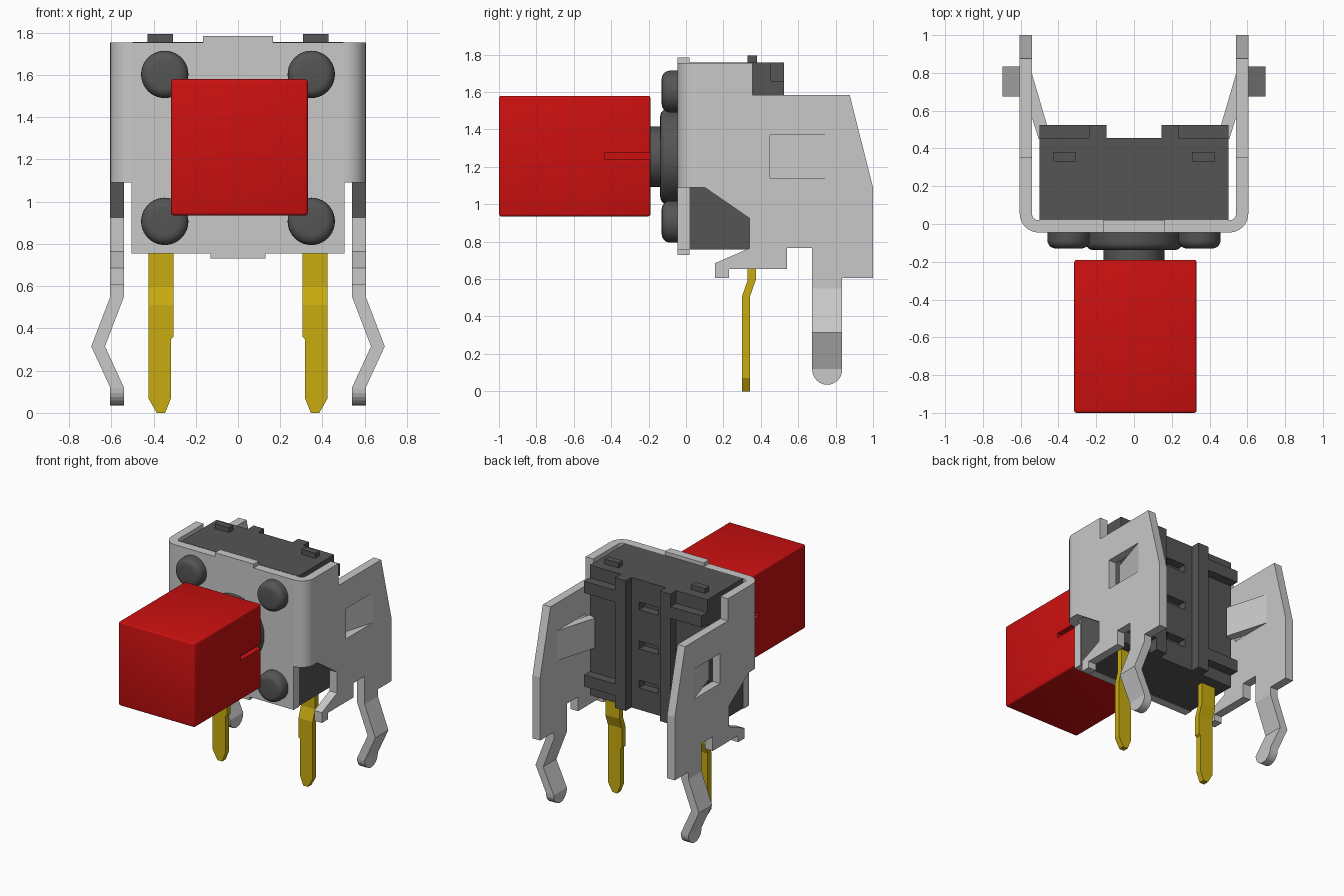
import bpy, bmesh, math
from mathutils import Vector

if "Cube" in bpy.data.objects:
    bpy.data.objects.remove(bpy.data.objects["Cube"])


def material(name, rgb):
    m = bpy.data.materials.new(name)
    m.use_nodes = True
    m.diffuse_color = (*rgb, 1)
    m.node_tree.nodes["Principled BSDF"].inputs["Base Color"].default_value = (*rgb, 1)
    return m


STEEL = material("steel grey", (0.58, 0.58, 0.58))
DARK = material("dark plastic", (0.09, 0.09, 0.09))
RED = material("red plastic", (0.6, 0.005, 0.005))
GOLD = material("gold", (0.58, 0.41, 0.005))

# Maps profile coordinates (u, v) and depth d to space
PLACE = {"x": lambda u, v, d: (d, u, v),
         "y": lambda u, v, d: (u, d, v),
         "z": lambda u, v, d: (u, v, d)}


def prism(name, mat, axis, profile, a, b, bevel=0):
    """Extrude a flat profile along an axis from a to b."""
    bm = bmesh.new()
    ends = [[bm.verts.new(PLACE[axis](u, v, d)) for u, v in profile] for d in (a, b)]
    bm.faces.new(ends[0])
    bm.faces.new(ends[1][::-1])
    n = len(profile)
    for i in range(n):
        j = (i + 1) % n
        bm.faces.new((ends[0][i], ends[1][i], ends[1][j], ends[0][j]))
    bmesh.ops.recalc_face_normals(bm, faces=bm.faces)
    if bevel:
        bmesh.ops.bevel(bm, geom=bm.edges[:], offset=bevel, segments=3,
                        profile=0.5, affect="EDGES")
    mesh = bpy.data.meshes.new(name)
    bm.to_mesh(mesh)
    bm.free()
    mesh.materials.append(mat)
    ob = bpy.data.objects.new(name, mesh)
    bpy.context.collection.objects.link(ob)
    return ob


def box(name, mat, x, y, z, bevel=0):
    return prism(name, mat, "z", [(x[0], y[0]), (x[1], y[0]), (x[1], y[1]), (x[0], y[1])],
                 *z, bevel)


def cut(ob, cutter):
    """Subtract a helper shape and remove it."""
    mod = ob.modifiers.new("cut", "BOOLEAN")
    mod.operation, mod.solver, mod.object = "DIFFERENCE", "EXACT", cutter
    bpy.context.view_layer.objects.active = ob
    bpy.ops.object.modifier_apply(modifier=mod.name)
    bpy.data.objects.remove(cutter)


def bend(ob, axis, keys):
    """Shift a strip sideways by a piecewise linear rule over height."""
    bm = bmesh.new()
    bm.from_mesh(ob.data)
    for z, _ in keys:
        bmesh.ops.bisect_plane(bm, geom=bm.verts[:] + bm.edges[:] + bm.faces[:],
                               plane_co=(0, 0, z), plane_no=(0, 0, 1))
    for v in bm.verts:
        z, shift = v.co.z, keys[0][1] if v.co.z < keys[0][0] else keys[-1][1]
        for (z0, s0), (z1, s1) in zip(keys, keys[1:]):
            if z0 <= z <= z1:
                shift = s0 + (s1 - s0) * (z - z0) / (z1 - z0)
        v.co[axis] += shift
    bm.to_mesh(ob.data)
    bm.free()


def smooth(ob):
    bpy.ops.object.select_all(action="DESELECT")
    ob.select_set(True)
    bpy.context.view_layer.objects.active = ob
    bpy.ops.object.shade_smooth_by_angle(angle=math.radians(35))


def arc(cx, cy, r, a0, a1, n=8):
    return [(cx + r * math.cos(math.radians(a0 + (a1 - a0) * i / n)),
             cy + r * math.sin(math.radians(a0 + (a1 - a0) * i / n))) for i in range(n + 1)]


def disc(name, x, z, r, front, back, round_):
    """Round boss facing forward with a rounded front rim."""
    ob = prism(name, DARK, "y", arc(x, z, r, 0, 360, 40)[:-1], front, back)
    if round_:
        bm = bmesh.new()
        bm.from_mesh(ob.data)
        rim = [e for e in bm.edges if all(abs(v.co.y - front) < 1e-4 for v in e.verts)]
        bmesh.ops.bevel(bm, geom=rim, offset=round_, segments=5, profile=0.5, affect="EDGES")
        bm.to_mesh(ob.data)
        bm.free()
    smooth(ob)


MID = 1.255  # height of the switch centre

# Switch housing with slots in its rear channel
body = box("housing", DARK, (-0.5, 0.5), (0.02, 0.455), (0.757, 1.757))
for k in (-1, 0, 1):
    z = MID + k * 0.3
    cut(body, box("slot_cutter", DARK, (-0.08, 0.08), (0.39, 0.6), (z - 0.03, z + 0.03)))

# Front plate of the bracket with top and bottom tabs
half = [(0.13, 0.73), (0.13, 0.755), (0.505, 0.755), (0.505, 1.755), (0.165, 1.755), (0.165, 1.785)]
prism("bracket_front", STEEL, "y", half + [(-x, z) for x, z in half[::-1]], -0.045, 0.02)

# Side plate outline with a round-tipped leg
side = [(0.055, 1.755), (0.355, 1.755), (0.355, 1.585), (0.875, 1.585), (1.0, 1.09),
        (1.0, 0.605), (0.835, 0.605)]
side += arc(0.755, 0.115, 0.08, 0, -180, 12)
side += [(0.675, 0.765), (0.54, 0.765), (0.54, 0.655), (0.23, 0.655), (0.23, 0.605),
         (0.155, 0.605), (0.155, 0.685), (0.34, 0.765), (0.34, 0.925), (0.1, 1.09), (0.055, 1.09)]
# Pin outline
pin = [(0.305, 0.8), (0.305, 0.36), (0.317, 0.35), (0.317, 0.07), (0.345, 0), (0.385, 0),
       (0.425, 0.07), (0.425, 0.8)]

for s, label in ((1, "left"), (-1, "right")):
    def flip(points):
        return [(s * x, y) for x, y in points]

    def span(a, b):
        return sorted((s * a, s * b))

    # Bracket side, window, spring tongue and rounded corner
    plate = prism(label + "_bracket_side", STEEL, "x", side, *span(0.54, 0.605))
    cut(plate, box("window_cutter", STEEL, span(0.4, 0.8), (0.45, 0.77), (1.14, 1.37)))
    bend(plate, 0, [(0.12, 0), (0.315, s * 0.09), (0.55, 0)])
    prism(label + "_tongue", STEEL, "z",
          flip([(0.605, 0.77), (0.54, 0.795), (0.445, 0.47), (0.505, 0.45)]), 1.14, 1.37)
    corner = arc(0.505, 0.055, 0.1, -90, 0) + arc(0.505, 0.055, 0.035, 0, -90)
    smooth(prism(label + "_bracket_corner", STEEL, "z", flip(corner), 1.09, 1.755))

    # Contact pin
    leg = prism(label + "_pin", GOLD, "y", flip(pin), 0.3, 0.343)
    bend(leg, 1, [(0.51, 0), (0.595, 0.03)])

    # Rear ribs, rear corner blocks and top nubs of the housing
    box(label + "_rear_rib", DARK, span(0.145, 0.235), (0.44, 0.525), (0.757, 1.757))
    for name, z in (("upper", (1.57, 1.66)), ("lower", (0.85, 0.94))):
        box(f"{label}_{name}_rear_block", DARK, span(0.23, 0.5), (0.44, 0.525), z)
    box(label + "_top_nub", DARK, span(0.308, 0.428), (0.33, 0.38), (1.74, 1.795))

    # Front studs
    for name, z in (("upper", MID + 0.348), ("lower", MID - 0.348)):
        disc(f"{label}_{name}_stud", s * 0.347, z, 0.112, -0.13, -0.03, 0.045)

# Plunger collar and stem
disc("plunger_collar", 0, MID, 0.255, -0.138, -0.03, 0.04)
disc("plunger_stem", 0, MID, 0.162, -0.25, -0.1, 0)

# Button cap with a slit in each side
cap = box("button_cap", RED, (-0.317, 0.331), (-1.0, -0.19), (0.935, 1.58), 0.013)
for x in ((-0.4, -0.28), (0.29, 0.4)):
    cut(cap, box("slit_cutter", RED, x, (-0.435, -0.1), (1.24, 1.275)))
smooth(cap)
